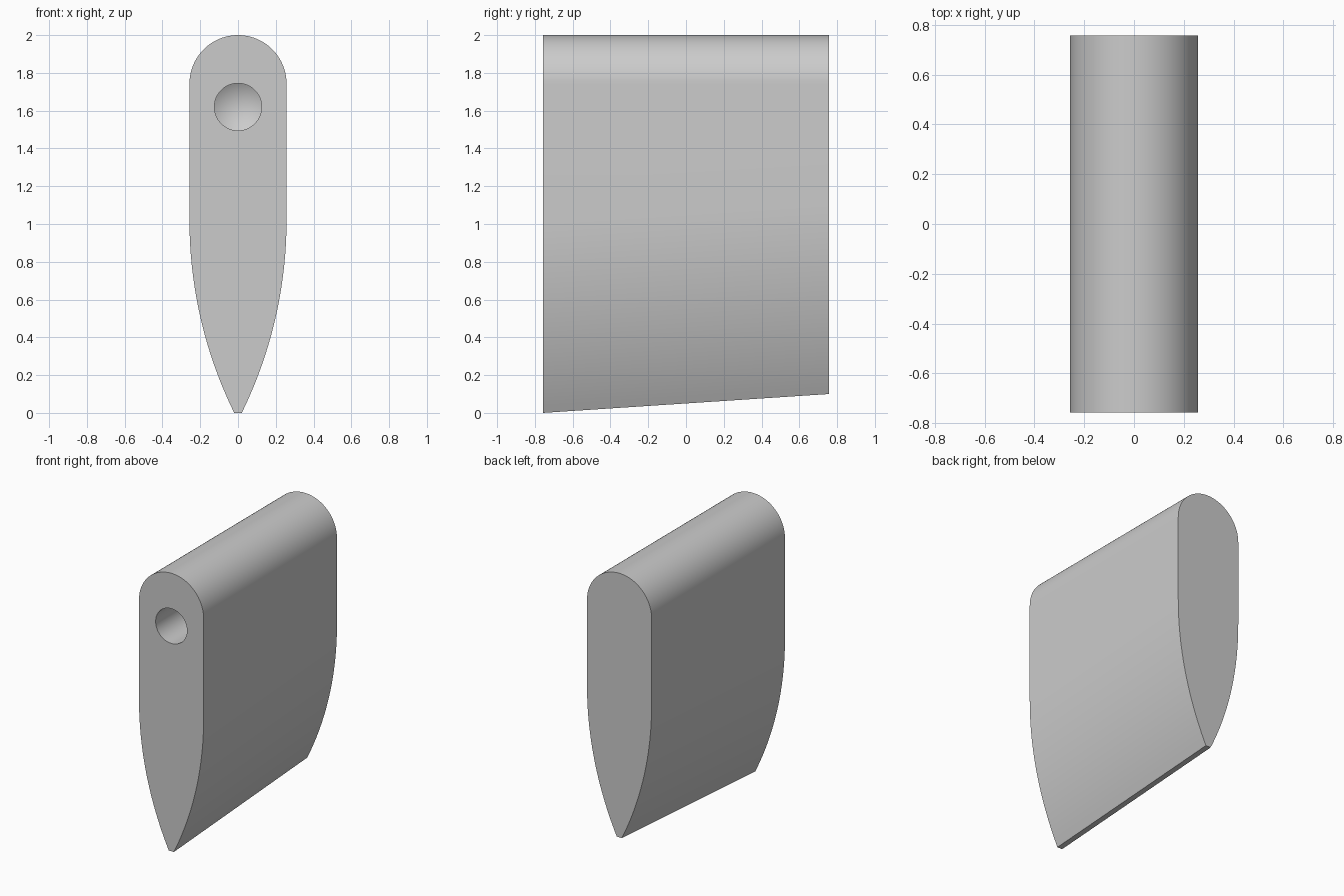
import bpy
import bmesh
import math
from mathutils import Matrix, Vector

cube = bpy.data.objects.get("Cube")
if cube:
    bpy.data.objects.remove(cube, do_unlink=True)

HALF_W, HALF_D, TOP = 0.257, 0.758, 2.0
TIP_W = 0.02          # half width of the narrow bottom edge
CURVE_Z = 1.02        # height where the sides start to taper
RISE = 0.1            # the lower edge climbs this much towards the back
HOLE_R, HOLE_Z, HOLE_DEPTH = 0.125, 1.62, 0.7

grey = bpy.data.materials.new("plain grey")
grey.use_nodes = True
grey.diffuse_color = (0.6, 0.6, 0.6, 1)
grey.node_tree.nodes["Principled BSDF"].inputs["Base Color"].default_value = (0.6, 0.6, 0.6, 1)


def make_object(name, bm):
    bmesh.ops.recalc_face_normals(bm, faces=bm.faces[:])
    mesh = bpy.data.meshes.new(name)
    bm.to_mesh(mesh)
    bm.free()
    mesh.materials.append(grey)
    obj = bpy.data.objects.new(name, mesh)
    bpy.context.collection.objects.link(obj)
    return obj


def section(lift):
    """Rounded top, straight sides, tapering arcs down to a narrow edge."""
    drop = HALF_W - TIP_W
    radius = (CURVE_Z ** 2 + drop ** 2) / (2 * drop)
    sweep = math.asin(CURVE_Z / radius)
    steps = 24
    arc = []
    for i in range(steps + 1):
        a = sweep * (1 - i / steps)
        arc.append((HALF_W - radius * (1 - math.cos(a)),
                    CURVE_Z - radius * math.sin(a) + lift))
    dome = []
    for i in range(2 * steps + 1):
        a = math.pi * i / (2 * steps)
        dome.append((HALF_W * math.cos(a), TOP - HALF_W + HALF_W * math.sin(a)))
    return arc + dome + [(-x, z) for x, z in reversed(arc)]


# Body: front and back sections joined by side faces
bm = bmesh.new()
front = [bm.verts.new((x, -HALF_D, z)) for x, z in section(0)]
back = [bm.verts.new((x, HALF_D, z)) for x, z in section(RISE)]
bm.faces.new(front)
bm.faces.new(back)
for i in range(len(front)):
    j = (i + 1) % len(front)
    bm.faces.new((front[i], front[j], back[j], back[i]))
body = make_object("wedge_body", bm)

# Cutter: round bore with a shallow pointed end
bm = bmesh.new()
length = HOLE_DEPTH + 0.1
bmesh.ops.create_cone(bm, cap_ends=True, segments=64, radius1=HOLE_R,
                      radius2=HOLE_R, depth=length)
bmesh.ops.rotate(bm, verts=bm.verts[:], matrix=Matrix.Rotation(math.pi / 2, 3, "X"))
bmesh.ops.translate(bm, verts=bm.verts[:],
                    vec=Vector((0, HOLE_DEPTH - HALF_D - length / 2, HOLE_Z)))
end = max(bm.faces, key=lambda f: f.calc_center_median().y)
tip = bmesh.ops.poke(bm, faces=[end])["verts"][0]
tip.co.y += HOLE_R * math.tan(math.radians(31))
cutter = make_object("bore_cutter", bm)
cutter.hide_render = True

# Bore the hole, then remove the cutter
bore = body.modifiers.new("bore", "BOOLEAN")
bore.operation = "DIFFERENCE"
bore.solver = "EXACT"
bore.object = cutter
bpy.ops.object.select_all(action="DESELECT")
body.select_set(True)
bpy.context.view_layer.objects.active = body
bpy.ops.object.modifier_apply(modifier=bore.name)
bpy.data.objects.remove(cutter, do_unlink=True)
bpy.ops.object.shade_smooth_by_angle(angle=math.radians(30))
